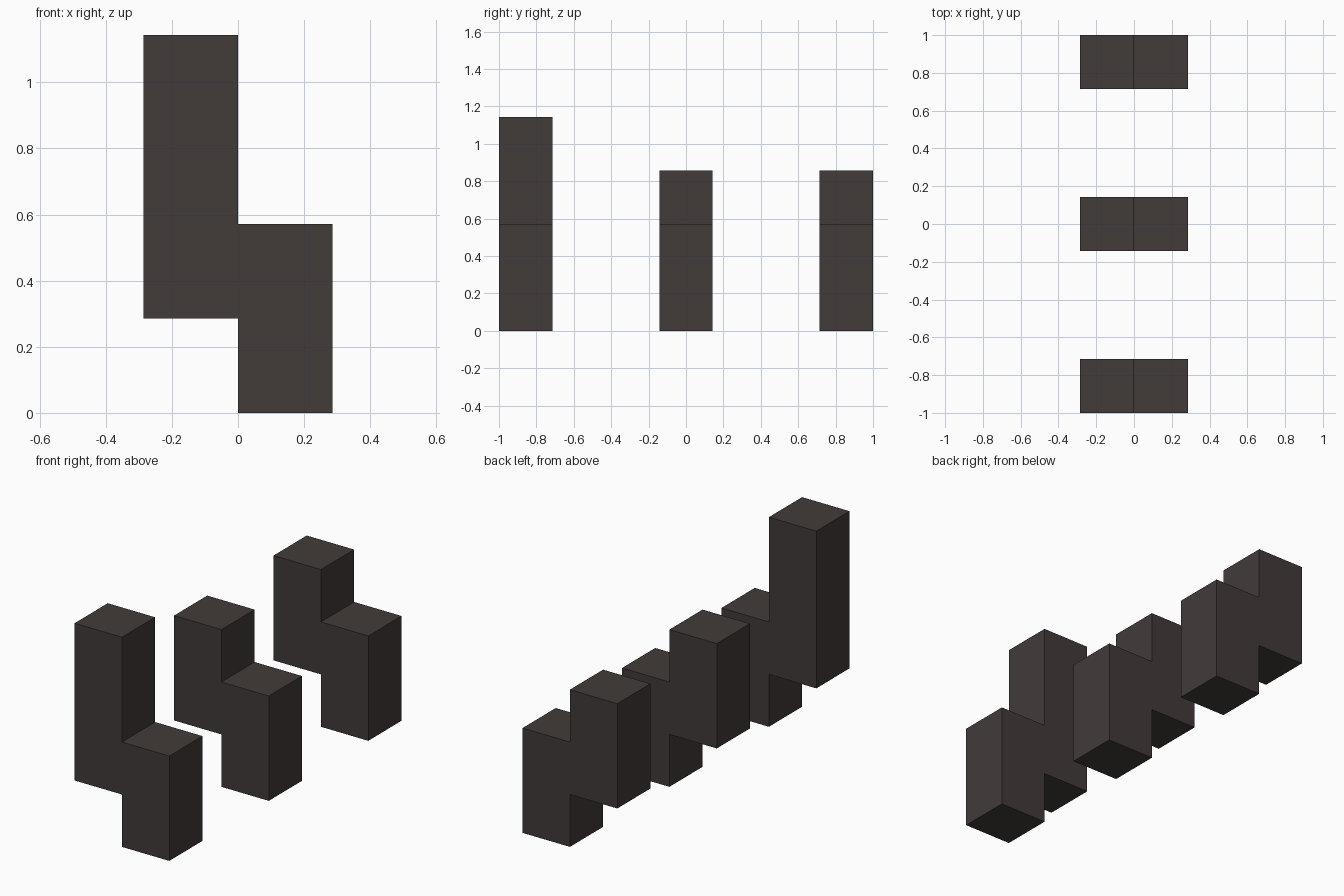
import bpy
import bmesh

cube = bpy.data.objects.get("Cube")
if cube:
    bpy.data.objects.remove(cube, do_unlink=True)

U = 2 / 7  # side of one square block

charcoal = bpy.data.materials.new("charcoal")
charcoal.use_nodes = True
colour = (0.055, 0.043, 0.042, 1)
charcoal.diffuse_color = colour
charcoal.node_tree.nodes["Principled BSDF"].inputs["Base Color"].default_value = colour


def stepped_block(name, y_front, height):
    """Extrude a stepped profile: raised right column, lower left column."""
    profile = [(0, 0), (1, 0), (1, 2), (0, 2),
               (0, height), (-1, height), (-1, 1), (0, 1)]
    bm = bmesh.new()
    face = bm.faces.new([bm.verts.new((x * U, y_front, z * U)) for x, z in profile])
    extruded = bmesh.ops.extrude_face_region(bm, geom=[face])["geom"]
    moved = [v for v in extruded if isinstance(v, bmesh.types.BMVert)]
    bmesh.ops.translate(bm, verts=moved, vec=(0, U, 0))
    bmesh.ops.recalc_face_normals(bm, faces=bm.faces)
    mesh = bpy.data.meshes.new(name)
    bm.to_mesh(mesh)
    bm.free()
    mesh.materials.append(charcoal)
    obj = bpy.data.objects.new(name, mesh)
    bpy.context.collection.objects.link(obj)


# Three separate blocks in a row; the front one is taller
stepped_block("front_block", -1, 4)
stepped_block("middle_block", -U / 2, 3)
stepped_block("back_block", 1 - U, 3)
